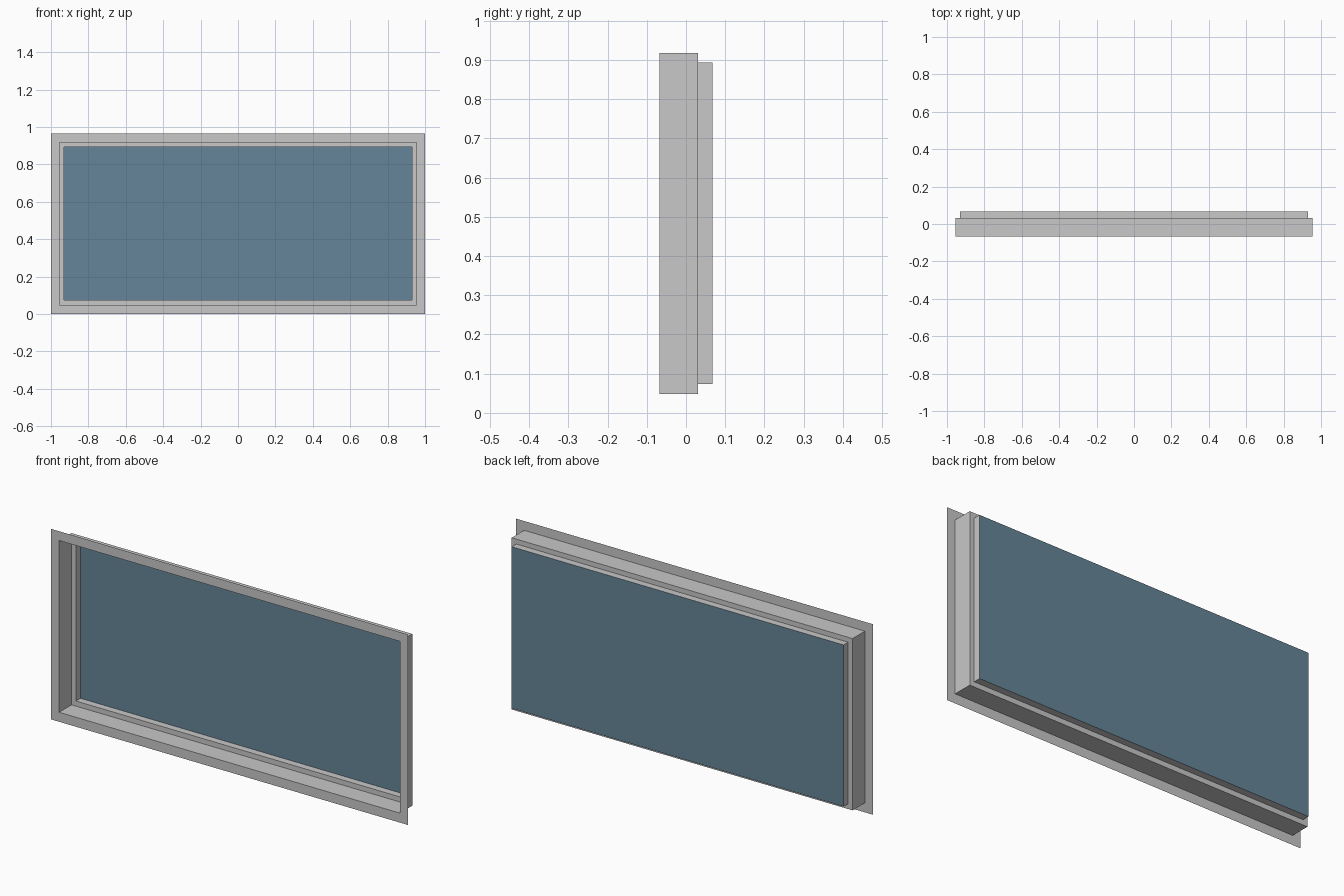
import bpy, bmesh

if "Cube" in bpy.data.objects:
    bpy.data.objects.remove(bpy.data.objects["Cube"])

FLANGE_Y, STEP_Y, GLASS_Y = -0.068, 0.031, 0.067


def material(name, rgb):
    m = bpy.data.materials.new(name)
    m.diffuse_color = (*rgb, 1)
    m.use_nodes = True
    m.node_tree.nodes["Principled BSDF"].inputs["Base Color"].default_value = m.diffuse_color
    return m


def ring(bm, half_width, bottom, top, y):
    """Rectangle of four vertices in the plane at depth y."""
    corners = [(-half_width, bottom), (half_width, bottom),
               (half_width, top), (-half_width, top)]
    return [bm.verts.new((x, y, z)) for x, z in corners]


def finish(bm, name, mat):
    mesh = bpy.data.meshes.new(name)
    bm.to_mesh(mesh)
    bm.free()
    mesh.materials.append(mat)
    obj = bpy.data.objects.new(name, mesh)
    bpy.context.collection.objects.link(obj)


grey = material("light grey", (0.58, 0.58, 0.58))
blue = material("slate blue glass", (0.133, 0.235, 0.319))

# Rectangle sizes: half width, bottom, top
OUTER = (1.0, 0.0, 0.965)
WALL = (0.955, 0.048, 0.918)
PANE = (0.93, 0.074, 0.893)

# Stepped sheet frame: flange, deep wall, step, shallow wall
bm = bmesh.new()
rings = [ring(bm, *size, y) for size, y in
         [(OUTER, FLANGE_Y), (WALL, FLANGE_Y), (WALL, STEP_Y),
          (PANE, STEP_Y), (PANE, GLASS_Y)]]
for a, b in zip(rings, rings[1:]):
    for i in range(4):
        j = (i + 1) % 4
        bm.faces.new((a[i], a[j], b[j], b[i]))
finish(bm, "window_frame", grey)

# Glass sheet closing the back of the frame
bm = bmesh.new()
bm.faces.new(ring(bm, *PANE, GLASS_Y))
finish(bm, "glass_pane", blue)
